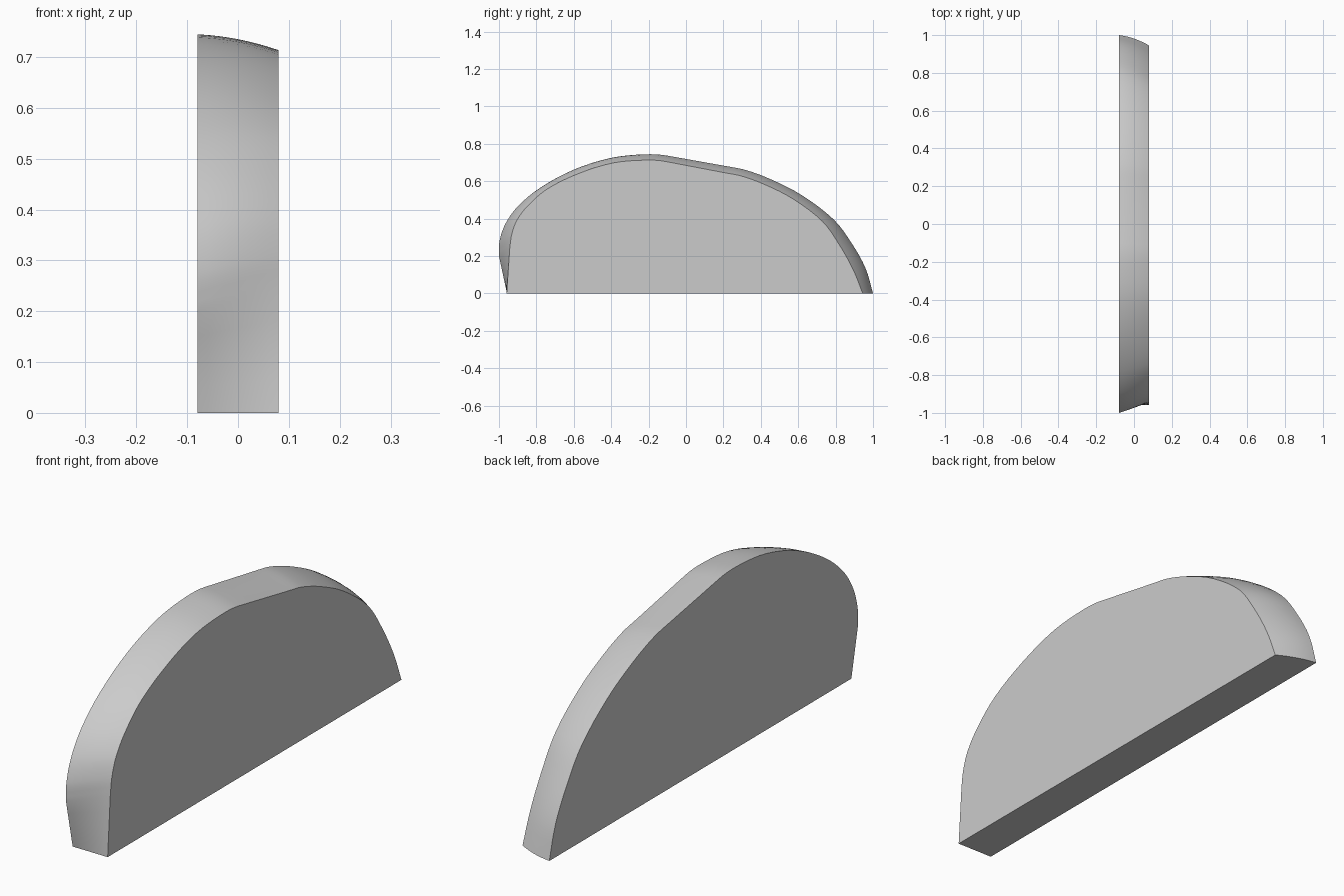
import bpy
import bmesh
from mathutils import Vector

if "Cube" in bpy.data.objects:
    bpy.data.objects.remove(bpy.data.objects["Cube"])

# Matching outlines (y, z) of the wide side (x = -0.08) and narrow side (x = 0.08)
WIDE = [(-.957, 0), (-1, .2), (-.998, .275), (-.967, .37), (-.9, .465), (-.78, .565), (-.6, .662),
        (-.4, .725), (-.22, .744), (-.1, .737), (.22, .68), (.32, .66), (.45, .612),
        (.62, .525), (.79, .395), (.885, .27), (.96, .135), (1, 0)]
NARROW = [(-.959, 0), (-.942, .245), (-.932, .315), (-.905, .39), (-.845, .47), (-.74, .56), (-.57, .643),
          (-.39, .698), (-.22, .713), (-.11, .706), (.21, .645), (.3, .627), (.42, .583),
          (.57, .507), (.73, .385), (.82, .26), (.895, .125), (.945, 0)]
HALF = 0.08
ROWS = 8
STEPS = 4
STRAIGHT = (0, 9)   # spans drawn as straight lines


def smooth(points):
    """Catmull-Rom curve through the points, straight in the given spans."""
    p = [Vector(q) for q in points]
    out = []
    for i in range(len(p) - 1):
        a, b = p[i], p[i + 1]
        before = p[i - 1] if i > 0 and i - 1 not in STRAIGHT else a * 2 - b
        after = p[i + 2] if i + 2 < len(p) else b * 2 - a
        # Tangents scaled by span length avoid overshoot beside long spans
        length = (b - a).length
        m0 = (b - before).normalized() * length
        m1 = (after - a).normalized() * length
        if i - 1 in STRAIGHT and i > 1:
            m0 = (p[i] - p[i - 1]).normalized() * length
        if i + 1 in STRAIGHT:
            m1 = (after - b).normalized() * length
        for k in range(STEPS):
            t = k / STEPS
            if i in STRAIGHT:
                out.append(a.lerp(b, t))
            else:
                out.append(a * (2*t**3 - 3*t*t + 1) + m0 * (t**3 - 2*t*t + t)
                           + b * (3*t*t - 2*t**3) + m1 * (t**3 - t*t))
    out.append(p[-1])
    return out


wide, narrow = smooth(WIDE), smooth(NARROW)
n = len(wide)
bm = bmesh.new()
rows = []

# Rim: loft between the outlines with a slight outward bulge
for r in range(ROWS + 1):
    t = r / ROWS
    ring = []
    for i in range(n):
        q = wide[i].lerp(narrow[i], t)
        d = wide[min(i + 1, n - 1)] - wide[max(i - 1, 0)]
        normal = Vector((-d.y, d.x)).normalized()
        bulge = 0.006 * min(1, i / (3 * STEPS)) * (1 + max(0, q.x) * 0.6)
        q = q + normal * bulge * 4 * t * (1 - t)
        z = 0 if i in (0, n - 1) else q.y
        ring.append(bm.verts.new((-HALF + 2 * HALF * t, q.x, z)))
    rows.append(ring)
for a, b in zip(rows, rows[1:]):
    for i in range(n - 1):
        bm.faces.new((a[i], a[i + 1], b[i + 1], b[i]))

# Flat sides and flat base
bm.faces.new(rows[0])
bm.faces.new(rows[-1])
bm.faces.new([r[0] for r in rows] + [r[-1] for r in reversed(rows)])
bmesh.ops.recalc_face_normals(bm, faces=bm.faces)

mesh = bpy.data.meshes.new("rounded_slab")
bm.to_mesh(mesh)
bm.free()
slab = bpy.data.objects.new("rounded_slab", mesh)
bpy.context.collection.objects.link(slab)
bpy.context.view_layer.objects.active = slab
slab.select_set(True)
bpy.ops.object.shade_smooth_by_angle(angle=0.6)
